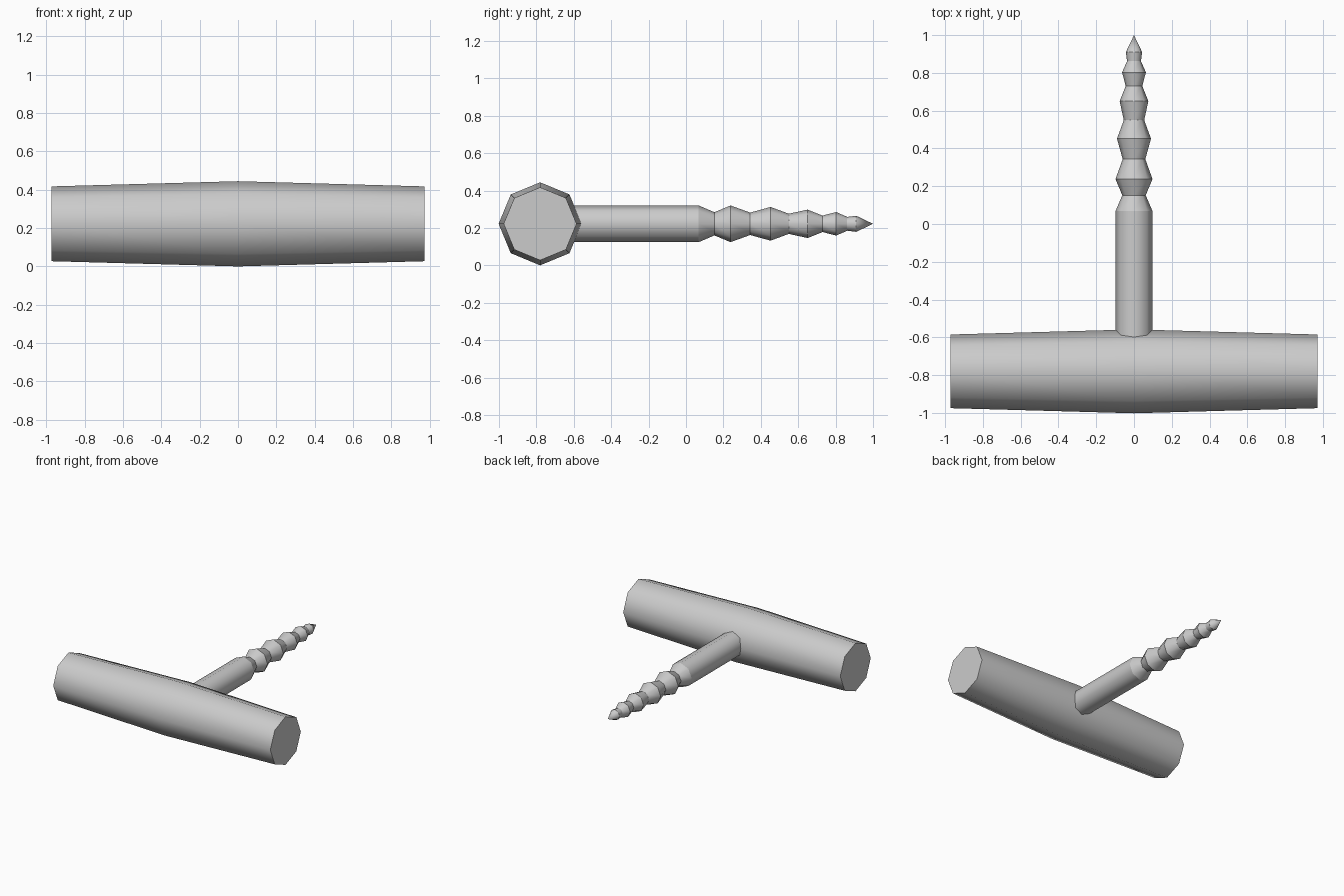
import bpy, bmesh
from math import cos, sin, tau
from mathutils import Vector

cube = bpy.data.objects.get("Cube")
if cube:
    bpy.data.objects.remove(cube, do_unlink=True)

SIDES = 8
HANDLE_Y, AXIS_Z = -0.78, 0.222

metal = bpy.data.materials.new("light grey")
metal.use_nodes = True
grey = (0.6, 0.6, 0.6, 1)
metal.diffuse_color = grey
metal.node_tree.nodes["Principled BSDF"].inputs["Base Color"].default_value = grey


def turned_part(name, profile, axis, side, location, crease):
    """Turn (distance, radius) stations around an axis; ends are capped, radius 0 is a tip."""
    axis, side = Vector(axis), Vector(side)
    other = axis.cross(side)
    bm = bmesh.new()
    rings = []
    for d, r in profile:
        count = SIDES if r else 1
        rings.append([bm.verts.new(axis * d + (side * cos(tau * i / SIDES) + other * sin(tau * i / SIDES)) * r)
                      for i in range(count)])
    for a, b in zip(rings, rings[1:]):
        for i in range(SIDES):
            j = (i + 1) % SIDES
            face = [a[i], a[j], b[j], b[i]] if len(b) > 1 else [a[i], a[j], b[0]]
            bm.faces.new(face).smooth = True
    for ring in (rings[0], rings[-1]):
        if len(ring) > 1:
            bm.faces.new(ring)
    # Crease the rings, keep the lengthwise edges soft
    for k, ring in enumerate(rings):
        if len(ring) > 1 and (crease or k in (0, len(rings) - 1)):
            for i in range(SIDES):
                edge = bm.edges.get((ring[i], ring[(i + 1) % SIDES]))
                edge.smooth = False
    bmesh.ops.recalc_face_normals(bm, faces=bm.faces)
    mesh = bpy.data.meshes.new(name)
    bm.to_mesh(mesh)
    bm.free()
    mesh.materials.append(metal)
    obj = bpy.data.objects.new(name, mesh)
    obj.location = location
    bpy.context.collection.objects.link(obj)
    return obj


# Cross handle, slightly swollen in the middle
turned_part("handle", [(-0.972, 0.195), (0, 0.222), (0.972, 0.195)],
            (1, 0, 0), (0, 0, 1), (0, HANDLE_Y, AXIS_Z), False)

# Shaft with ridged, tapering screw and pointed tip
screw = [(-0.7, 0.098), (0.068, 0.098), (0.152, 0.062), (0.238, 0.098), (0.343, 0.06),
         (0.452, 0.09), (0.55, 0.054), (0.65, 0.076), (0.73, 0.044), (0.803, 0.063),
         (0.862, 0.037), (0.91, 0.043), (1, 0)]
turned_part("shaft_and_screw", screw, (0, 1, 0), (0, 0, 1), (0, 0, AXIS_Z), True)
